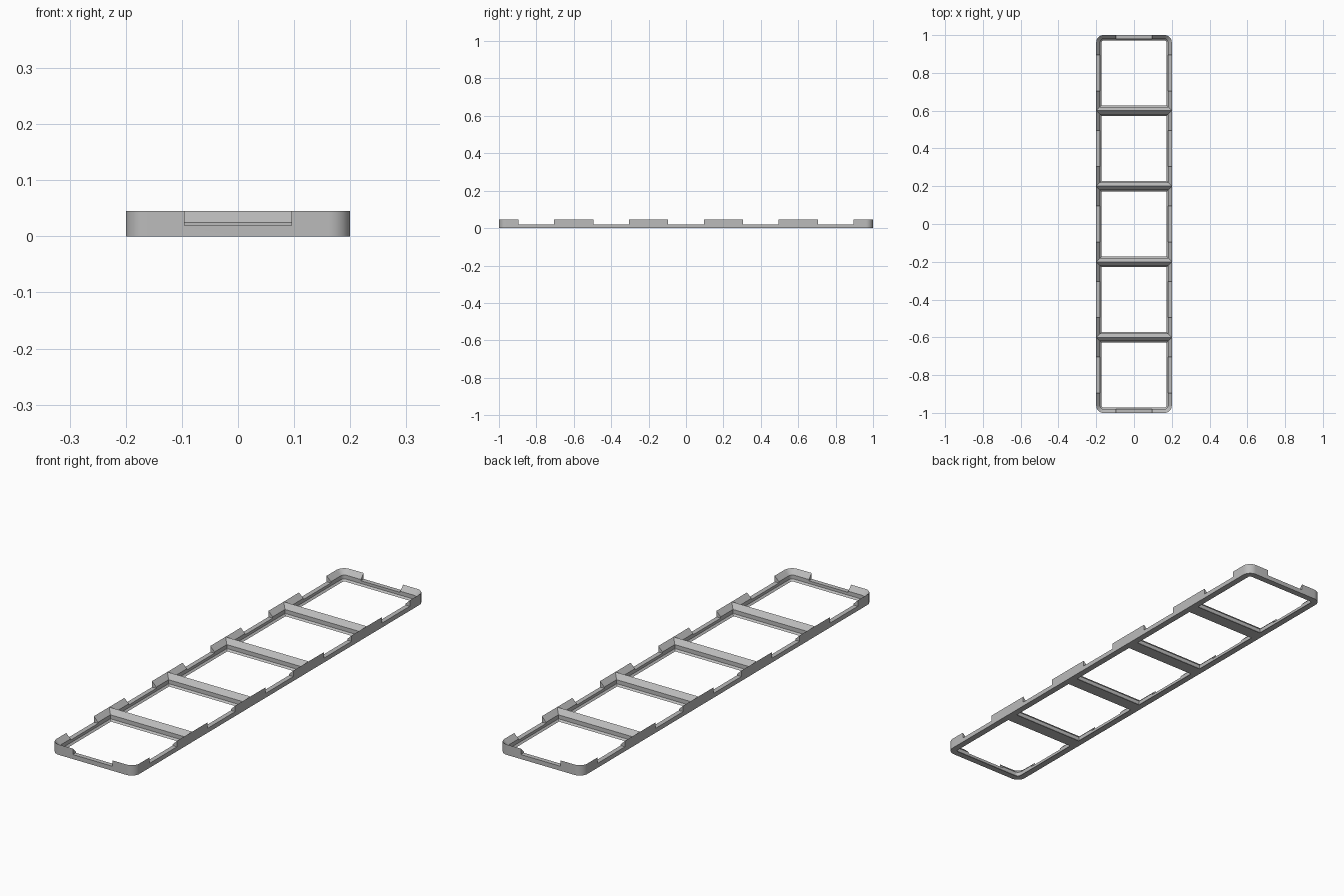
import bpy, bmesh, math
from mathutils import Vector

if "Cube" in bpy.data.objects:
    bpy.data.objects.remove(bpy.data.objects["Cube"])

PITCH, CELLS, RADIUS = 0.4, 5, 0.038
HALF = PITCH / 2
TOP = 0.0452
# (inset from cell border, height): underside, foot chamfer, wall, upper chamfer
PROFILE = [(0, 0), (0.028, 0), (0.0205, 0.0076), (0.0205, 0.0248), (0, TOP)]
NOTCH_W, NOTCH_Z = 0.19, 0.0195
STEPS = 10

grey = bpy.data.materials.new("plain grey")
grey.use_nodes = True
colour = (0.5, 0.5, 0.5, 1)
grey.diffuse_color = colour
grey.node_tree.nodes["Principled BSDF"].inputs["Base Color"].default_value = colour


def cell_ring(bm, cy, inset, z, round_front, round_back):
    """Loop of vertices round one cell; only the outer corners are rounded."""
    h, r, ring = HALF - inset, RADIUS - inset, []
    for i, (sx, sy) in enumerate([(1, 1), (-1, 1), (-1, -1), (1, -1)]):
        if round_back if sy > 0 else round_front:
            for k in range(STEPS + 1):
                a = (i + k / STEPS) * math.pi / 2
                ring.append(bm.verts.new((sx * (h - r) + r * math.cos(a),
                                          cy + sy * (h - r) + r * math.sin(a), z)))
        else:
            ring.append(bm.verts.new((sx * h, cy + sy * h, z)))
    return ring


def add_object(name, bm):
    mesh = bpy.data.meshes.new(name)
    bm.to_mesh(mesh)
    bm.free()
    mesh.materials.append(grey)
    obj = bpy.data.objects.new(name, mesh)
    bpy.context.collection.objects.link(obj)
    return obj


# Frame: five open cells joined along sharp ridges
bm = bmesh.new()
centres = [(i - (CELLS - 1) / 2) * PITCH for i in range(CELLS)]
for i, cy in enumerate(centres):
    first, last = i == 0, i == CELLS - 1
    rings = [cell_ring(bm, cy, d, z, first, last) for d, z in PROFILE]
    rings.append(rings[0])
    for level, (a, b) in enumerate(zip(rings, rings[1:])):
        for j in range(len(a)):
            k = (j + 1) % len(a)
            mid = (a[j].co + a[k].co) / 2 - Vector((0, cy, 0))
            shared = (abs(mid.x) < 0.01 and
                      ((mid.y > 0 and not last) or (mid.y < 0 and not first)))
            if level == len(PROFILE) - 1 and shared:
                continue  # no outer wall between neighbouring cells
            bm.faces.new((a[j], a[k], b[k], b[j]))
bmesh.ops.remove_doubles(bm, verts=bm.verts[:], dist=0.0001)
bmesh.ops.recalc_face_normals(bm, faces=bm.faces[:])
frame = add_object("baseplate_frame", bm)

# Notches: one box at the middle of every outer cell side
bm = bmesh.new()


def notch_box(x, y, along_x):
    size = (NOTCH_W, 0.1, 0.1) if along_x else (0.1, NOTCH_W, 0.1)
    verts = bmesh.ops.create_cube(bm, size=1)["verts"]
    bmesh.ops.scale(bm, vec=size, verts=verts)
    bmesh.ops.translate(bm, vec=(x, y, NOTCH_Z + 0.05), verts=verts)


for side in (-1, 1):
    notch_box(0, side * CELLS * HALF, True)
    for cy in centres:
        notch_box(side * HALF, cy, False)
cutter = add_object("notch_cutter", bm)
cutter.hide_render = True

# Cut the notches, then shade the corners smooth
cut = frame.modifiers.new("notches", "BOOLEAN")
cut.operation, cut.solver, cut.object = "DIFFERENCE", "EXACT", cutter
bpy.context.view_layer.objects.active = frame
frame.select_set(True)
cutter.select_set(False)
bpy.ops.object.modifier_apply(modifier=cut.name)
bpy.data.objects.remove(cutter)
bpy.ops.object.shade_smooth_by_angle(angle=math.radians(30))
